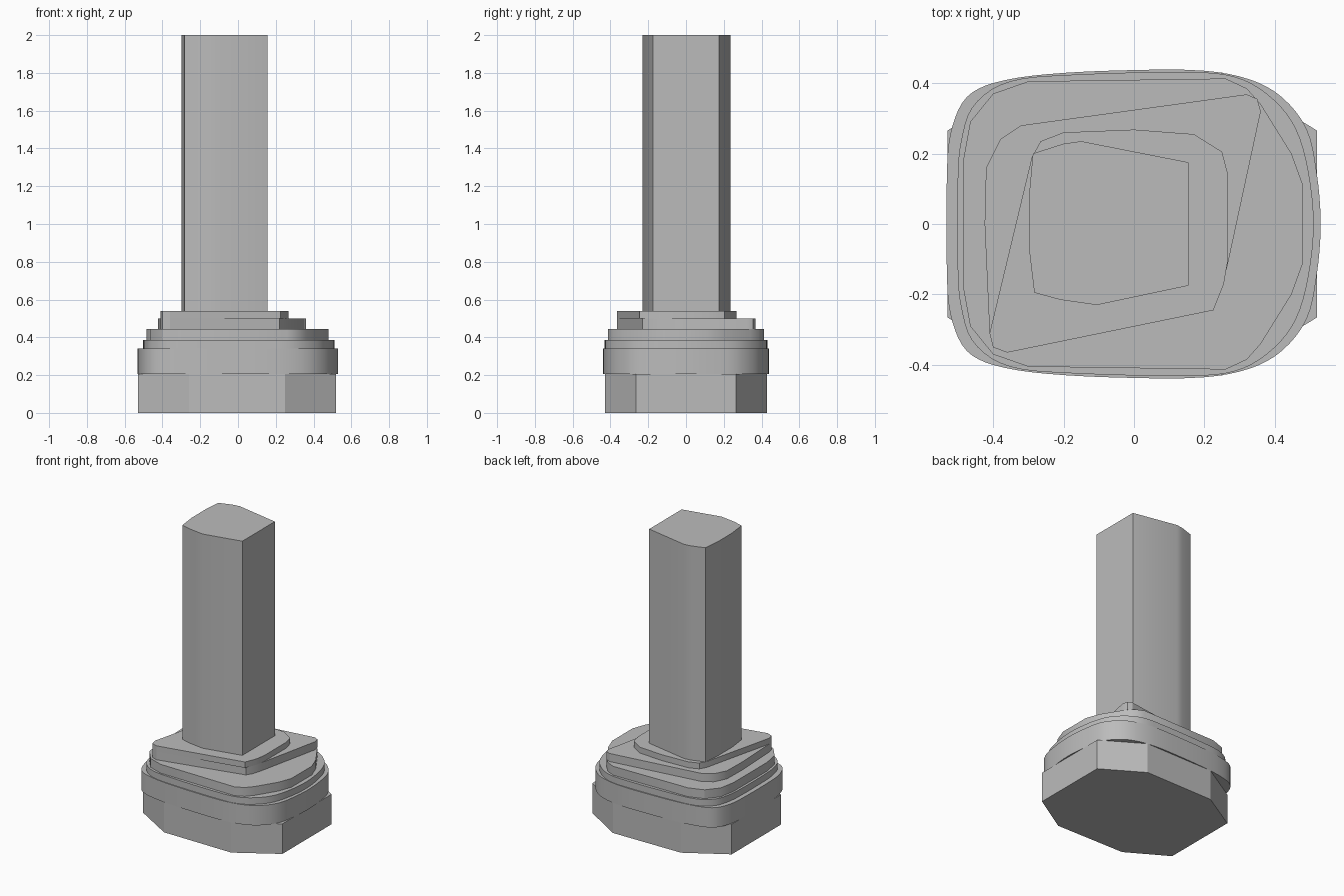
import bpy
import bmesh
from math import radians
from mathutils import Vector

default = bpy.data.objects.get("Cube")
if default:
    bpy.data.objects.remove(default, do_unlink=True)

grey = bpy.data.materials.new("plain grey")
grey.use_nodes = True
colour = (0.5, 0.5, 0.5, 1)
grey.diffuse_color = colour
grey.node_tree.nodes["Principled BSDF"].inputs["Base Color"].default_value = colour


def mirror_front(half):
    """Close an outline that is symmetrical front to back."""
    return half + [(x, -y) for x, y in reversed(half) if y > 0]


def soften(points, steps=4):
    """Run a smooth closed curve through the outline points."""
    pts = [Vector(p) for p in points]
    count = len(pts)
    result = []
    for i in range(count):
        a, b, c, d = (pts[(i + k) % count] for k in (-1, 0, 1, 2))
        for s in range(steps):
            t = s / steps
            # centripetal-like tangents scaled to the local span
            span = (c - b).length
            m1 = (c - a).normalized() * span
            m2 = (d - b).normalized() * span
            result.append(b * (2*t**3 - 3*t**2 + 1) + m1 * (t**3 - 2*t**2 + t)
                          + c * (3*t**2 - 2*t**3) + m2 * (t**3 - t**2))
    return result


def slab(name, outline, bottom, top, angle=30):
    """Extrude a flat outline between two heights."""
    bm = bmesh.new()
    base = bm.faces.new([bm.verts.new((p[0], p[1], bottom)) for p in outline])
    grown = bmesh.ops.extrude_face_region(bm, geom=[base], use_keep_orig=True)
    moved = [g for g in grown["geom"] if isinstance(g, bmesh.types.BMVert)]
    bmesh.ops.translate(bm, verts=moved, vec=(0, 0, top - bottom))
    bmesh.ops.recalc_face_normals(bm, faces=bm.faces)
    mesh = bpy.data.meshes.new(name)
    bm.to_mesh(mesh)
    bm.free()
    mesh.materials.append(grey)
    obj = bpy.data.objects.new(name, mesh)
    bpy.context.collection.objects.link(obj)
    bpy.ops.object.select_all(action="DESELECT")
    obj.select_set(True)
    bpy.context.view_layer.objects.active = obj
    bpy.ops.object.shade_smooth_by_angle(angle=radians(angle))
    return obj


# Eight-sided foot
foot = mirror_front([(.52, .265), (.25, .43), (-.26, .425), (-.53, .265)])
slab("foot", foot, 0, .205, 20)

# Rounded body above the foot
body = mirror_front([(.53, 0), (.518, .15), (.49, .27), (.42, .36), (.33, .41),
                     (.2, .435), (0, .437), (-.25, .425), (-.4, .4),
                     (-.475, .36), (-.515, .28), (-.53, .18)])
slab("body", soften(body), .205, .34)

# Two narrowing shoulders
shoulder = mirror_front([(.51, 0), (.495, .15), (.46, .27), (.4, .35), (.31, .41),
                         (.2, .43), (-.25, .42), (-.38, .395),
                         (-.46, .33), (-.49, .24), (-.5, .15)])
slab("lower_shoulder", soften(shoulder), .34, .385)

collar = mirror_front([(.48, .11), (.447, .2), (.36, .34), (.32, .385), (.26, .413),
                       (-.3, .405), (-.4, .37), (-.465, .29), (-.485, .18)])
slab("upper_shoulder", collar, .385, .445)

# Skewed plates under the shaft, sharing one front corner
corner = [(-.41, -.31), (-.4, -.35), (-.36, -.365)]
lower_plate = corner + [(.22, -.23), (.245, -.19), (.265, -.12), (.36, .32),
                        (.35, .355), (.32, .368), (-.32, .28), (-.38, .24),
                        (-.42, .16), (-.424, 0)]
slab("lower_plate", lower_plate, .445, .5)

upper_plate = corner + [(.225, -.245), (.255, -.17), (.267, -.1), (.267, .14),
                        (.25, .205), (.17, .255), (0, .268), (-.2, .26),
                        (-.265, .235), (-.29, .19)]
slab("upper_plate", upper_plate, .5, .54)

# Tall shaft with a flat side and a bulged side
shaft = [(.155, -.175), (.155, .175), (-.15, .235), (-.2, .228), (-.287, .2),
         (-.298, .08), (-.298, -.07), (-.283, -.195), (-.21, -.215), (-.106, -.23)]
slab("shaft", shaft, .54, 2)
